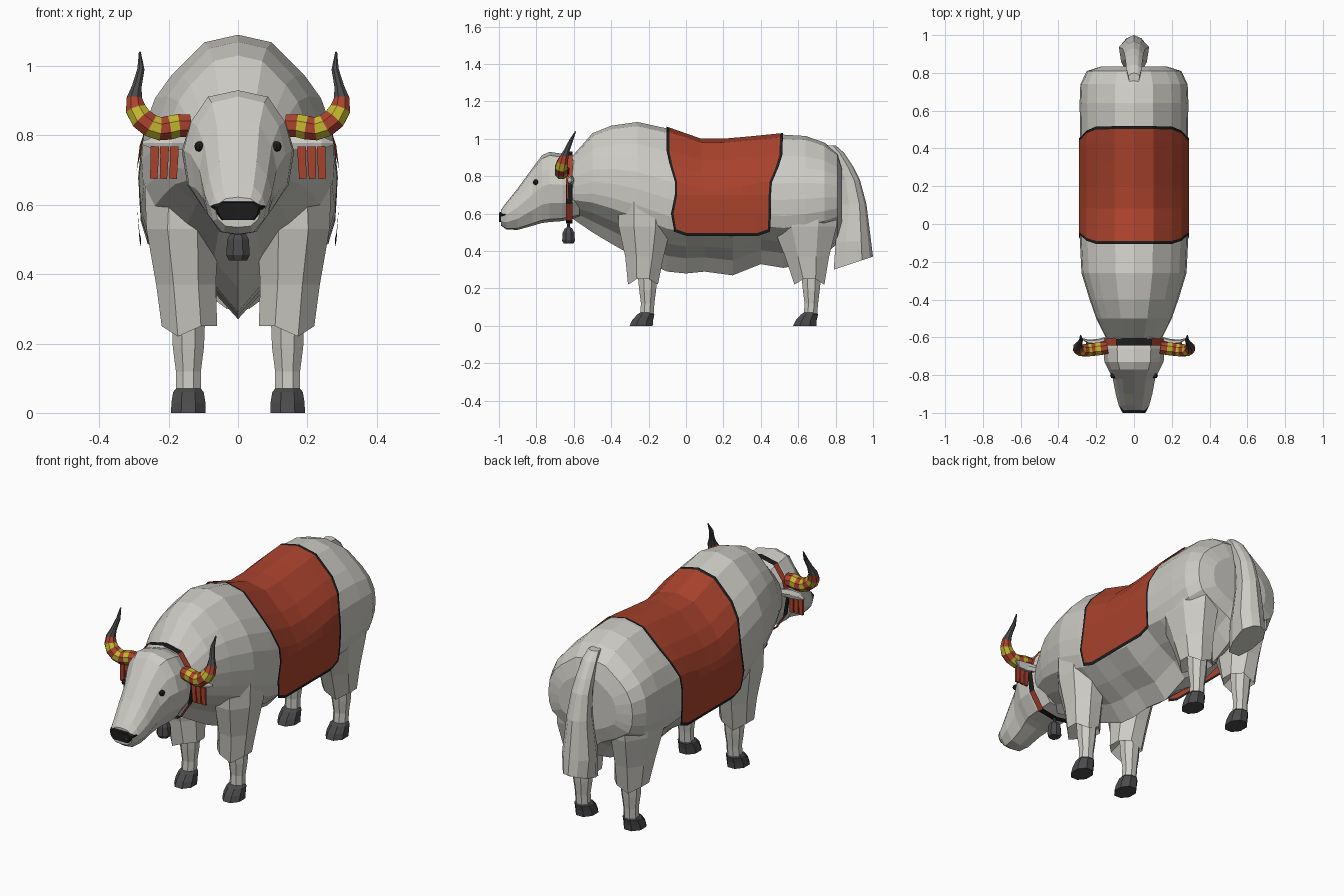
import bpy, bmesh, math
from mathutils import Vector

if "Cube" in bpy.data.objects:
    bpy.data.objects.remove(bpy.data.objects["Cube"])


def material(name, r, g, b):
    m = bpy.data.materials.new(name)
    m.diffuse_color = (r, g, b, 1)
    m.use_nodes = True
    m.node_tree.nodes["Principled BSDF"].inputs["Base Color"].default_value = m.diffuse_color
    return m


HAIR = material("pale_hair", 0.61, 0.60, 0.56)
RED = material("red_cloth", 0.40, 0.055, 0.026)
BLACK = material("black_trim", 0.012, 0.012, 0.012)
YELLOW = material("yellow_band", 0.55, 0.47, 0.03)
DARK = material("dark_horn", 0.07, 0.07, 0.073)


def finish(name, bm, mats):
    bmesh.ops.recalc_face_normals(bm, faces=bm.faces)
    mesh = bpy.data.meshes.new(name)
    bm.to_mesh(mesh)
    bm.free()
    for m in mats:
        mesh.materials.append(m)
    ob = bpy.data.objects.new(name, mesh)
    bpy.context.collection.objects.link(ob)
    return ob


def loft(name, rings, mats, rule=None, caps=True):
    """Skin closed rings; rule(row, column) picks the material slot."""
    bm = bmesh.new()
    vs = [[bm.verts.new(p) for p in r] for r in rings]
    n = len(rings[0])
    for i in range(len(vs) - 1):
        for j in range(n):
            k = (j + 1) % n
            f = bm.faces.new((vs[i][j], vs[i][k], vs[i + 1][k], vs[i + 1][j]))
            f.material_index = rule(i, j) if rule else 0
    if caps:
        bm.faces.new(vs[0])
        f = bm.faces.new(vs[-1])
        f.material_index = rule(len(vs) - 2, 0) if rule else 0
    return finish(name, bm, mats)


def cross(y, zb, zt, w, prof):
    """Mirror-symmetric cross-section across the body axis."""
    half = [(u * w, y, zb + v * (zt - zb)) for u, v in prof]
    return half + [(-x, a, z) for x, a, z in half[-2:0:-1]]


def flat_ring(z, cx, cy, rx, ry, n=8, hem=0.0):
    """Horizontal ring with flat sides; hem drops the outer front and back points."""
    c = math.cos(math.pi / n)
    ring = []
    for k in range(n):
        a = (k + .5) * 2 * math.pi / n
        low = hem if abs(math.sin(a)) > .8 and math.cos(a) * cx > 0 else 0
        ring.append((cx + rx / c * math.cos(a), cy + ry / c * math.sin(a), z - low))
    return ring


def sweep(name, path, mats, n=6, rule=None, flat=1.0):
    """Tube through (x, y, z, radius) points, optionally flattened front to back."""
    pts = [Vector(p[:3]) for p in path]
    rings = []
    for i, p in enumerate(pts):
        t = (pts[min(i + 1, len(pts) - 1)] - pts[max(i - 1, 0)]).normalized()
        a = Vector((0, 1, 0))
        a = (a - t * a.dot(t)).normalized()
        b = t.cross(a)
        rings.append([p + path[i][3] * (a * math.cos(q) * flat + b * math.sin(q))
                      for q in (2 * math.pi * (k + .5) / n for k in range(n))])
    return loft(name, rings, mats, rule)


def lerp_table(table, t):
    for a, b in zip(table, table[1:]):
        if t <= b[0]:
            break
    f = min(max((t - a[0]) / (b[0] - a[0]), 0), 1)
    return [p + (q - p) * f for p, q in zip(a, b)]


def merge(target, parts):
    """Fuse parts into the target so that no hidden inner faces remain."""
    for p in parts:
        mod = target.modifiers.new("fuse", "BOOLEAN")
        mod.operation, mod.solver, mod.object = "UNION", "EXACT", p
    dg = bpy.context.evaluated_depsgraph_get()
    mesh = bpy.data.meshes.new_from_object(target.evaluated_get(dg))
    target.modifiers.clear()
    target.data = mesh
    for p in parts:
        bpy.data.objects.remove(p)


# Body: y, bottom, top, half width
BODY = [(-.61, .575, .905, .145), (-.5, .50, 1.03, .20), (-.4, .44, 1.07, .235),
        (-.26, .36, 1.09, .278), (-.1, .29, 1.055, .286), (0, .28, 1.02, .286),
        (.1, .29, .985, .286), (.25, .27, .995, .286), (.4, .33, 1.01, .286),
        (.52, .31, 1.022, .286), (.64, .33, 1.015, .288), (.74, .38, .98, .284),
        (.81, .44, .925, .25), (.835, .53, .84, .17)]
BODY_PROF = [(0, 1), (.35, .97), (.69, .84), (.86, .75), (.97, .635), (1, .51),
             (.98, .39), (.91, .3), (.59, .195), (.25, .11), (0, 0)]
body = loft("body", [cross(*s, BODY_PROF) for s in BODY], [HAIR])

# Saddle cloth: front and back edges vary with height, narrow border rows
EDGE = [(.47, -.06, .45), (.5, -.065, .45), (.6, -.08, .455), (.7, -.06, .455),
        (.8, -.06, .46), (.91, -.105, .515), (1.1, -.105, .52)]
COLS = [0, .025, .13, .3, .5, .7, .87, .975, 1]
HANG = [(.292, .7), (.291, .6), (.284, .505), (.280, .488)]


def cloth_point(i, f):
    if i < 5:
        u, v = BODY_PROF[i]
        _, y0, y1 = lerp_table(EDGE, .36 + .68 * v)
    else:
        _, y0, y1 = lerp_table(EDGE, HANG[i - 5][1])
    y = y0 + (y1 - y0) * f
    if i >= 5:
        # lower corners are clipped upwards
        lift = .024 * max(0, 1 - min(f, 1 - f) / .13) if i > 6 else 0
        return (HANG[i - 5][0], y, HANG[i - 5][1] + lift - (.008 if i > 6 else 0))
    _, zb, zt, w = lerp_table(BODY, y)
    return (u * (w + .006), y, zb + v * (zt - zb) + .009 * v)


bm = bmesh.new()
rows = []
for side, order in ((-1, range(8, 0, -1)), (1, range(9))):
    for i in order:
        rows.append([bm.verts.new((side * p[0], p[1], p[2]))
                     for p in (cloth_point(i, f) for f in COLS)])
for r in range(len(rows) - 1):
    for c in range(len(COLS) - 1):
        f = bm.faces.new((rows[r][c], rows[r][c + 1], rows[r + 1][c + 1], rows[r + 1][c]))
        f.material_index = int(r in (0, len(rows) - 2) or c in (0, len(COLS) - 2))
finish("saddle_cloth", bm, [RED, BLACK])

# Head
HEAD_PROF = [(0, 1), (.55, .95), (.86, .76), (1, .54), (.9, .27), (.55, .04), (0, 0)]
HEAD = [(-.57, .58, .89, .14), (-.66, .56, .92, .162), (-.73, .555, .93, .157),
        (-.77, .55, .912, .137), (-.82, .535, .845, .112), (-.9, .513, .735, .097),
        (-.96, .515, .66, .081), (-.988, .535, .622, .065)]
head = loft("head", [cross(*s, HEAD_PROF) for s in HEAD], [HAIR])
NOSE_PROF = [(0, 1), (.7, 1), (1, .72), (.92, .35), (.7, 0), (0, 0)]
loft("nose", [cross(y, b, t, w, NOSE_PROF) for y, b, t, w in
              ((-.965, .565, .608, .079), (-.985, .556, .610, .069), (-1, .556, .606, .060))], [BLACK])

# Collar with alternating colours, and its bell
loft("collar", [cross(y, .548, .932, .169, HEAD_PROF) for y in (-.642, -.606)],
     [RED, BLACK], lambda i, j: int(min(j, 11 - j) in (0, 3, 5)), caps=False)
loft("bell", [flat_ring(z, 0, -.628, r, r) for z, r in
              ((.44, .026), (.455, .034), (.5, .031), (.52, .02), (.528, .008), (.56, .006))], [DARK])

# Tail: z, front y, back y, half width; ridged along its back, slanted hem
TAIL = [(.965, .74, .80, .03), (.925, .76, .845, .04), (.85, .79, .895, .045),
        (.78, .82, .93, .05), (.65, .83, .965, .06), (.45, .80, .99, .08), (.335, .79, 1.0, .072)]
tail = []
for i, (z, a, b, w) in enumerate(TAIL):
    hem = .035 if i == len(TAIL) - 1 else 0
    tail.append([(w * u, a + (b - a) * v, z + hem * (2 * v - 1)) for u, v in
                 ((0, 1), (.55, .92), (1, .72), (.85, .3), (.45, 0),
                  (-.45, 0), (-.85, .3), (-1, .72), (-.55, .92))])
parts = [head, loft("tail", tail, [HAIR])]

# Upper legs: z, x centre, x radius, then front and back y for each pair
UPPER = [(.30, .143, .030, -.24, -.18, .635, .695), (.25, .140, .080, -.31, -.15, .58, .74),
         (.37, .150, .086, -.325, -.12, .53, .765), (.53, .160, .104, -.36, -.08, .465, .805),
         (.66, .147, .122, -.36, -.08, .46, .815), (.82, .11, .09, -.30, -.14, .5, .75)]
# Lower legs: z, x radius, y shift, y radius
LOWER = [(.05, .036, 0, .036), (.12, .036, .005, .036), (.19, .045, .005, .045), (.32, .05, .005, .058)]
HOOF = [(0, .050, -.03, .062), (.03, .049, -.022, .056), (.06, .044, -.005, .046), (.07, .036, 0, .036)]

for s, side in ((-1, "right"), (1, "left")):
    for k, pair, cy in ((3, "front", -.21), (5, "hind", .665)):
        parts.append(loft(f"{pair}_leg_hair_{side}", [
            flat_ring(u[0], s * u[1], (u[k] + u[k + 1]) / 2, u[2], (u[k + 1] - u[k]) / 2,
                      hem=.03 if i == 1 else 0) for i, u in enumerate(UPPER)], [HAIR]))
        parts.append(loft(f"{pair}_shin_{side}", [
            flat_ring(z, s * .143, cy + d, rx, ry) for z, rx, d, ry in LOWER], [HAIR]))
        loft(f"{pair}_hoof_{side}",
             [flat_ring(z, s * .143, cy + d, rx, ry) for z, rx, d, ry in HOOF], [DARK])

    # Banded horn with a dark tip
    horn = [(.14, -.655, .828, .034), (.172, -.66, .828, .036), (.198, -.662, .822, .037),
            (.225, -.666, .819, .036), (.252, -.668, .828, .036), (.278, -.667, .848, .035),
            (.294, -.66, .874, .032), (.299, -.65, .905, .024), (.292, -.636, .94, .015),
            (.28, -.615, .99, .011), (.283, -.59, 1.04, .003)]
    sweep(f"horn_{side}", [(s * x, y, z, r) for x, y, z, r in horn], [RED, YELLOW, DARK],
          8, lambda i, j: 2 if i >= 7 else i % 2)

    # Ear: flattened leaf
    ear = [(.13, .012, .02), (.19, .014, .026), (.24, .011, .022), (.275, .004, .006)]
    loft(f"ear_{side}", [[(s * x, -.605 + ry * math.cos(a) - .02 * math.sin(i),
                           .778 + rz * math.sin(a)) for a in (q * math.pi / 3 for q in range(6))]
                         for i, (x, ry, rz) in enumerate(ear)], [HAIR])

    # Flat tassels hanging below the ear
    for t in range(3):
        x = s * (.184 + .028 * t)
        sweep(f"tassel_{side}_{t + 1}", [(x, -.634, .768, .018), (x, -.634, .74, .017),
                                         (x + s * .003, -.632, .675, .015)], [RED], 4, flat=.5)

    # Eye and nostril
    bm = bmesh.new()
    bmesh.ops.create_uvsphere(bm, u_segments=8, v_segments=6, radius=.015)
    bmesh.ops.translate(bm, verts=bm.verts, vec=(s * .111, -.803, .768))
    finish(f"eye_{side}", bm, [BLACK])
    loft(f"nostril_{side}", [[(s * (.034 + .014 * a), y, .578 + .008 * b) for a, b in
                              ((-1, -1), (1, -.4), (1, 1), (-1, .4))] for y in (-.995, -1.0)], [DARK])

merge(body, parts)
